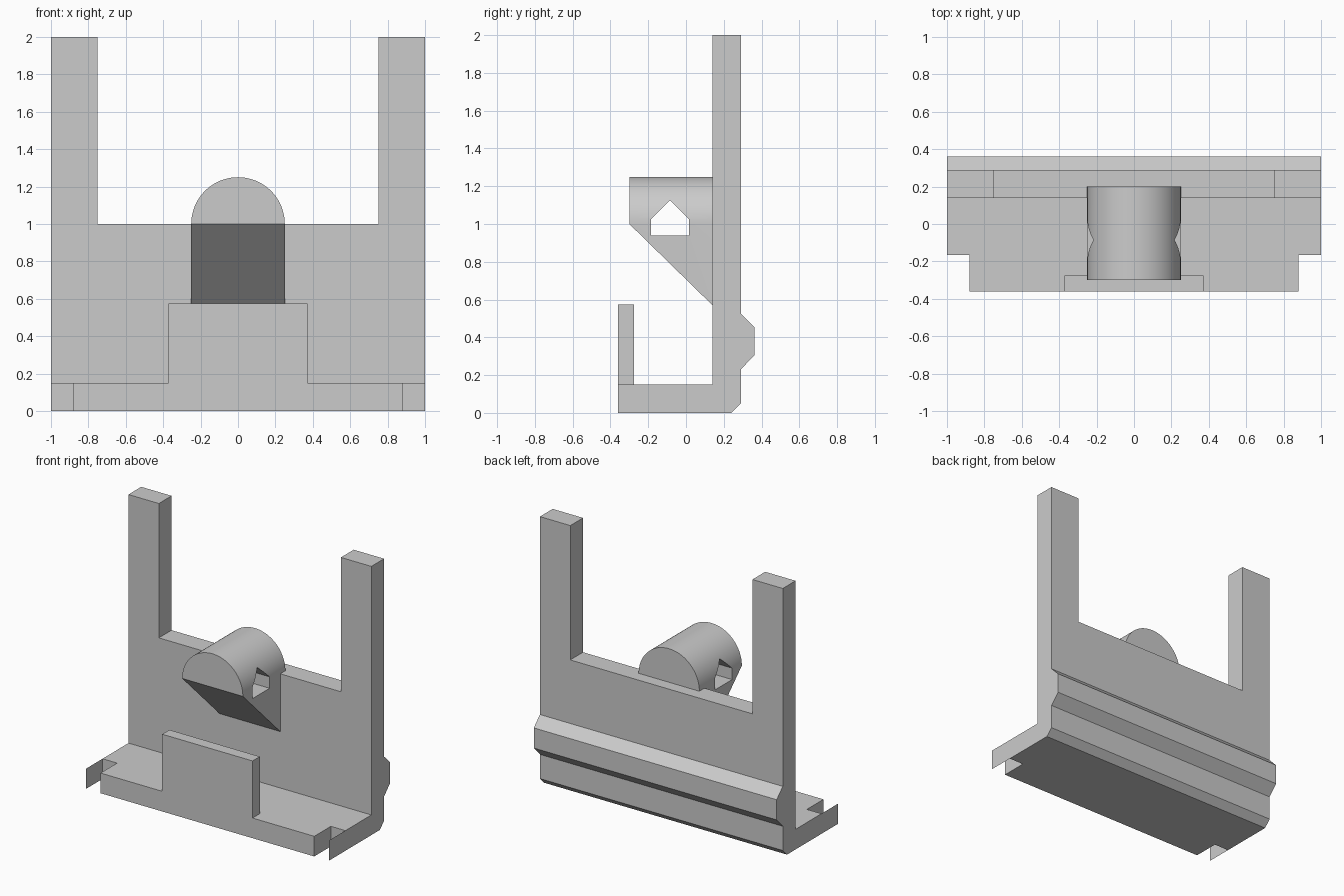
import bpy
import bmesh
import math
from mathutils import Vector

if "Cube" in bpy.data.objects:
    bpy.data.objects.remove(bpy.data.objects["Cube"])

grey = bpy.data.materials.new("light grey")
grey.diffuse_color = (0.6, 0.6, 0.6, 1)
grey.use_nodes = True
grey.node_tree.nodes["Principled BSDF"].inputs["Base Color"].default_value = grey.diffuse_color


def make_object(name, bm):
    bmesh.ops.recalc_face_normals(bm, faces=bm.faces)
    mesh = bpy.data.meshes.new(name)
    bm.to_mesh(mesh)
    bm.free()
    mesh.materials.append(grey)
    obj = bpy.data.objects.new(name, mesh)
    bpy.context.collection.objects.link(obj)
    return obj


def extrude(name, outline, axis, start, end):
    """Extrude a (y, z) outline along x, or an (x, z) outline along y."""
    bm = bmesh.new()
    if axis == "x":
        verts = [bm.verts.new((start, a, b)) for a, b in outline]
        step = Vector((end - start, 0, 0))
    else:
        verts = [bm.verts.new((a, start, b)) for a, b in outline]
        step = Vector((0, end - start, 0))
    face = bm.faces.new(verts)
    out = bmesh.ops.extrude_face_region(bm, geom=[face], use_keep_orig=True)
    moved = [g for g in out["geom"] if isinstance(g, bmesh.types.BMVert)]
    bmesh.ops.translate(bm, vec=step, verts=moved)
    return make_object(name, bm)


def box(name, x0, x1, y0, y1, z0, z1):
    return extrude(name, [(y0, z0), (y1, z0), (y1, z1), (y0, z1)], "x", x0, x1)


def combine(target, other, operation):
    """Apply a boolean and remove the helper object."""
    mod = target.modifiers.new("combine", "BOOLEAN")
    mod.object, mod.operation, mod.solver = other, operation, "EXACT"
    bpy.context.view_layer.update()
    graph = bpy.context.evaluated_depsgraph_get()
    mesh = bpy.data.meshes.new_from_object(target.evaluated_get(graph))
    target.modifiers.clear()
    target.data = mesh
    bpy.data.objects.remove(other)


# Bracket: side profile with front lip, back rib and chamfered heel
profile = [(-0.36, 0), (0.24, 0), (0.29, 0.05), (0.29, 0.23), (0.362, 0.305),
           (0.362, 0.455), (0.29, 0.527), (0.29, 2), (0.14, 2), (0.14, 0.15),
           (-0.275, 0.15), (-0.275, 0.575), (-0.36, 0.575)]
bracket = extrude("bracket", profile, "x", -1, 1)

# Opening between the two uprights
combine(bracket, box("opening", -0.75, 0.75, 0, 0.6, 1, 2.2), "DIFFERENCE")

for side in (-1, 1):
    # Narrow the front lip to a central tab
    a, b = sorted((side * 0.372, side * 1.2))
    combine(bracket, box("lip_cut", a, b, -0.6, -0.2, 0.15, 0.8), "DIFFERENCE")
    # Notch in the shelf corner
    a, b = sorted((side * 0.88, side * 1.2))
    combine(bracket, box("corner_cut", a, b, -0.6, -0.165, -0.2, 0.4), "DIFFERENCE")
    # Paper-thin fin closing the outer side of the notch
    bm = bmesh.new()
    bm.faces.new([bm.verts.new((side, y, z)) for y, z in
                  ((-0.36, 0), (-0.165, 0), (-0.165, 0.15), (-0.36, 0.15))])
    make_object("side_fin", bm)

# Peg: round top, sloped underside, house-shaped hole through it
arch = [(0.25 * math.cos(math.pi * i / 48), 1 + 0.25 * math.sin(math.pi * i / 48))
        for i in range(49)]
peg = extrude("peg", [(0.25, 0.4)] + arch + [(-0.25, 0.4)], "y", -0.3, 0.2)
combine(peg, extrude("slope_cut", [(-0.4, 1.0977), (-0.4, 0.2), (0.4, 0.2), (0.4, 0.316)],
                     "x", -0.5, 0.5), "DIFFERENCE")
combine(peg, extrude("hole_cut", [(-0.185, 0.94), (0.015, 0.94), (0.015, 1.025),
                                  (-0.085, 1.125), (-0.185, 1.025)],
                     "x", -0.5, 0.5), "DIFFERENCE")
combine(bracket, peg, "UNION")

# Smooth the round top, keep the other edges sharp
bpy.context.view_layer.objects.active = bracket
bracket.select_set(True)
bpy.ops.object.shade_smooth_by_angle(angle=math.radians(25))
